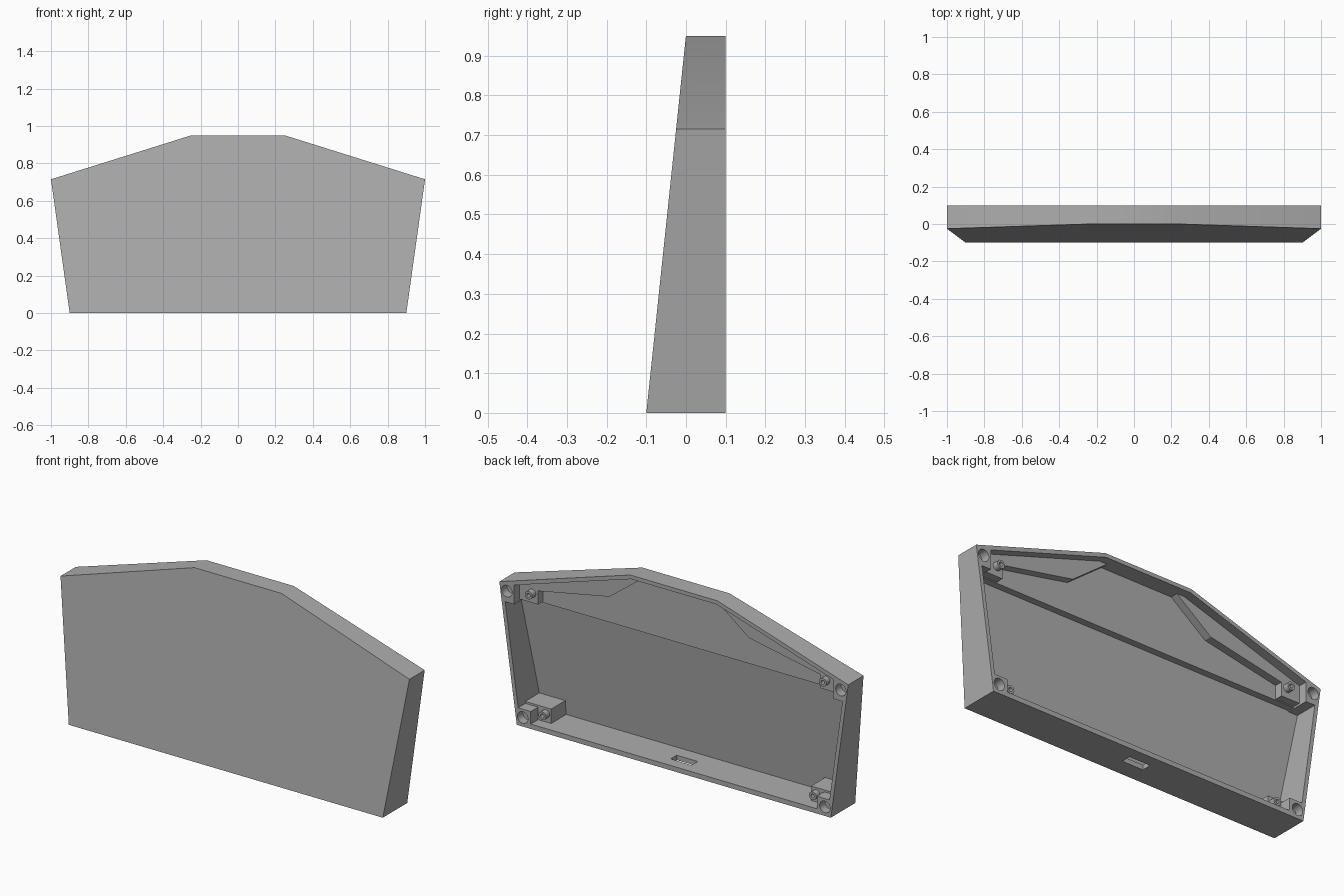
import bpy, bmesh, math
from mathutils import Matrix

cube = bpy.data.objects.get("Cube")
if cube:
    bpy.data.objects.remove(cube, do_unlink=True)

grey = bpy.data.materials.new("plain grey")
grey.use_nodes = True
grey.diffuse_color = (0.42, 0.42, 0.42, 1)
grey.node_tree.nodes["Principled BSDF"].inputs["Base Color"].default_value = (0.42, 0.42, 0.42, 1)

BACK = 0.1


def add_object(name, bm):
    bmesh.ops.recalc_face_normals(bm, faces=bm.faces)
    mesh = bpy.data.meshes.new(name)
    bm.to_mesh(mesh)
    bm.free()
    mesh.materials.append(grey)
    obj = bpy.data.objects.new(name, mesh)
    bpy.context.collection.objects.link(obj)
    return obj


def prism(name, outline, back, offset=0.006, side=1):
    """Extrude an x-z outline from the slanted front plane (plus offset) to a flat back."""
    bm = bmesh.new()
    front = [bm.verts.new((side * x, -0.1 + 0.105 * z + offset, z)) for x, z in outline]
    rear = [bm.verts.new((side * x, back, z)) for x, z in outline]
    bm.faces.new(front)
    bm.faces.new(rear)
    n = len(outline)
    for i in range(n):
        j = (i + 1) % n
        bm.faces.new((front[i], front[j], rear[j], rear[i]))
    return add_object(name, bm)


def cylinder(name, x, z, radius, y0, y1):
    bm = bmesh.new()
    place = Matrix.Translation((x, (y0 + y1) / 2, z)) @ Matrix.Rotation(math.pi / 2, 4, 'X')
    bmesh.ops.create_cone(bm, cap_ends=True, segments=32, radius1=radius,
                          radius2=radius, depth=y1 - y0, matrix=place)
    return add_object(name, bm)


def combine(target, tool, operation):
    tool.hide_render = True
    mod = target.modifiers.new(operation.lower(), 'BOOLEAN')
    mod.operation = operation
    mod.solver = 'EXACT'
    mod.object = tool
    bpy.context.view_layer.objects.active = target
    bpy.ops.object.modifier_apply(modifier=mod.name)
    bpy.data.objects.remove(tool, do_unlink=True)


def mirrored(half):
    return half + [(-x, z) for x, z in reversed(half)]


# Wedge shell, hollow from the back
shell = prism("case_shell", mirrored([(0.9, 0), (1, 0.715), (0.25, 0.95)]), BACK, 0)
cavity = prism("cavity", mirrored([(0.883, 0.025), (0.978, 0.70), (0.245, 0.93)]), 0.2, 0.014)
combine(shell, cavity, 'DIFFERENCE')

# Thicker floor across the upper part
step = prism("upper_floor", mirrored([(0.98, 0.625), (0.99, 0.71), (0.25, 0.94)]), 0.015)
combine(shell, step, 'UNION')

# Raised shoulders, corner bosses and lower pads
shoulder = [(0.19, 0.94), (0.40, 0.78), (0.81, 0.70), (0.81, 0.63),
            (0.98, 0.63), (0.99, 0.71), (0.25, 0.94)]
top_boss = [(0.915, 0.62), (0.98, 0.62), (0.99, 0.71), (0.915, 0.735)]
low_pad = [(0.745, 0.01), (0.89, 0.01), (0.905, 0.10), (0.745, 0.10)]
low_boss = [(0.82, 0.01), (0.895, 0.01), (0.903, 0.09), (0.82, 0.09)]
for side in (1, -1):
    for outline, back in ((shoulder, 0.055), (top_boss, BACK), (low_pad, 0.04), (low_boss, BACK)):
        combine(shell, prism("block", outline, back, side=side), 'UNION')

# Round sockets in the corner bosses
for side in (1, -1):
    for x, z in ((0.957, 0.677), (0.866, 0.047)):
        combine(shell, cylinder("socket", side * x, z, 0.03, 0.055, 0.15), 'DIFFERENCE')

# Cable slot through the bottom wall
bm = bmesh.new()
bmesh.ops.create_cube(bm, size=1, matrix=Matrix.Translation((0, 0.015, 0)) @ Matrix.Diagonal((0.12, 0.05, 0.1, 1)))
combine(shell, add_object("slot", bm), 'DIFFERENCE')

# Hollow screw posts on the pads
posts = [shell]
for side, label in ((1, "left"), (-1, "right")):
    for x, z, base, level in ((0.843, 0.68, 0.05, "upper"), (0.775, 0.068, 0.035, "lower")):
        post = cylinder(f"{level}_{label}_post", side * x, z, 0.021, base, base + 0.035)
        combine(post, cylinder("bore", side * x, z, 0.01, base + 0.01, 0.2), 'DIFFERENCE')
        posts.append(post)

# Smooth round walls, sharp edges elsewhere
for obj in bpy.context.view_layer.objects:
    obj.select_set(obj in posts)
bpy.context.view_layer.objects.active = shell
bpy.ops.object.shade_smooth_by_angle(angle=math.radians(25))
